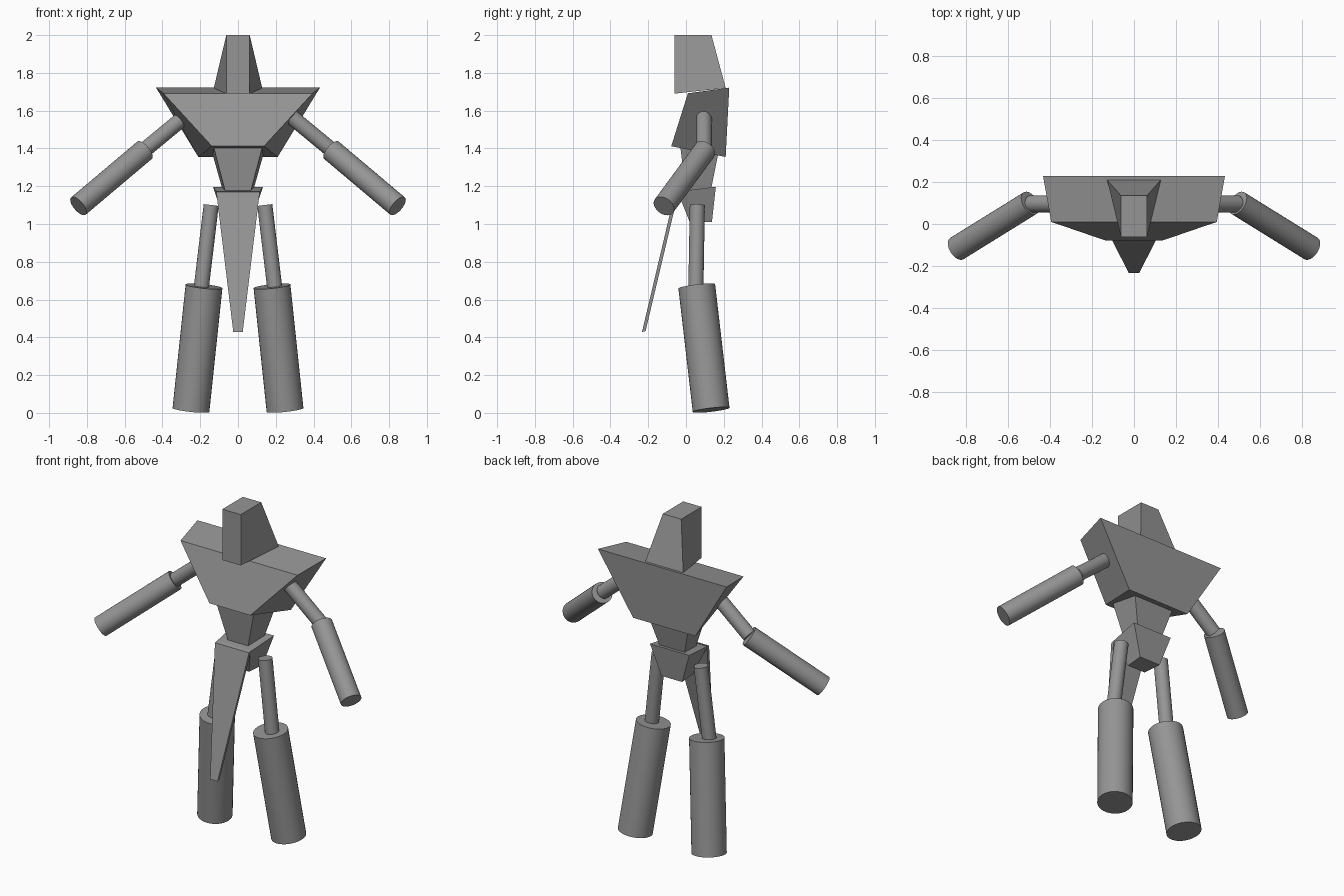
import bpy
import bmesh
from mathutils import Vector

if "Cube" in bpy.data.objects:
    bpy.data.objects.remove(bpy.data.objects["Cube"])

grey = bpy.data.materials.new("matte grey")
grey.diffuse_color = (0.3, 0.3, 0.3, 1)
grey.use_nodes = True
grey.node_tree.nodes["Principled BSDF"].inputs["Base Color"].default_value = grey.diffuse_color


def finish(name, bm):
    bmesh.ops.recalc_face_normals(bm, faces=bm.faces)
    mesh = bpy.data.meshes.new(name)
    bm.to_mesh(mesh)
    bm.free()
    mesh.materials.append(grey)
    ob = bpy.data.objects.new(name, mesh)
    bpy.context.collection.objects.link(ob)
    return ob


def block(name, top, bottom):
    """Symmetric tapered block; each end is a front and a back edge (half width, y, z)."""
    bm = bmesh.new()
    rings = []
    for (fw, fy, fz), (bw, by, bz) in (bottom, top):
        rings.append([bm.verts.new(p) for p in
                      ((-fw, fy, fz), (fw, fy, fz), (bw, by, bz), (-bw, by, bz))])
    low, high = rings
    bm.faces.new(low[::-1])
    bm.faces.new(high)
    for i in range(4):
        j = (i + 1) % 4
        bm.faces.new((low[i], low[j], high[j], high[i]))
    return finish(name, bm)


def limb(name, start, end, radius):
    """Capped cylinder between two points, made for both sides."""
    for side, label in ((-1, "right"), (1, "left")):
        a, b = (Vector((side * p[0], p[1], p[2])) for p in (start, end))
        bm = bmesh.new()
        bmesh.ops.create_cone(bm, cap_ends=True, segments=32, radius1=radius,
                              radius2=radius, depth=(b - a).length)
        turn = (b - a).to_track_quat('Z', 'Y').to_matrix().to_4x4()
        turn.translation = (a + b) / 2
        bmesh.ops.transform(bm, matrix=turn, verts=bm.verts)
        for f in bm.faces:
            f.smooth = len(f.verts) == 4
        for e in bm.edges:
            e.smooth = all(len(f.verts) == 4 for f in e.link_faces)
        finish(f"{label}_{name}", bm)


# Head and body
block("head", ((0.062, -0.062, 2.0), (0.062, 0.135, 2.0)),
      ((0.062, -0.062, 1.69), (0.128, 0.21, 1.72)))
block("chest", ((0.395, 0.01, 1.692), (0.434, 0.229, 1.722)),
      ((0.138, -0.078, 1.412), (0.21, 0.21, 1.355)))
block("waist", ((0.128, -0.03, 1.405), (0.135, 0.17, 1.37)),
      ((0.068, 0.0, 1.175), (0.083, 0.133, 1.185)))
block("pelvis", ((0.115, -0.045, 1.172), (0.132, 0.158, 1.197)),
      ((0.06, 0.02, 1.01), (0.07, 0.137, 1.01)))

# Long tapered cloth hanging in front
block("front_flap", ((0.115, -0.058, 1.17), (0.115, -0.038, 1.175)),
      ((0.025, -0.233, 0.428), (0.025, -0.214, 0.433)))

# Arms and legs
limb("upper_arm", (0.27, 0.096, 1.578), (0.495, 0.096, 1.392), 0.041)
limb("forearm", (0.495, 0.10, 1.39), (0.845, -0.117, 1.095), 0.06)
limb("thigh", (0.142, 0.06, 1.10), (0.197, 0.052, 0.64), 0.04)
limb("shin", (0.18, 0.057, 0.67), (0.249, 0.133, 0.016), 0.098)
